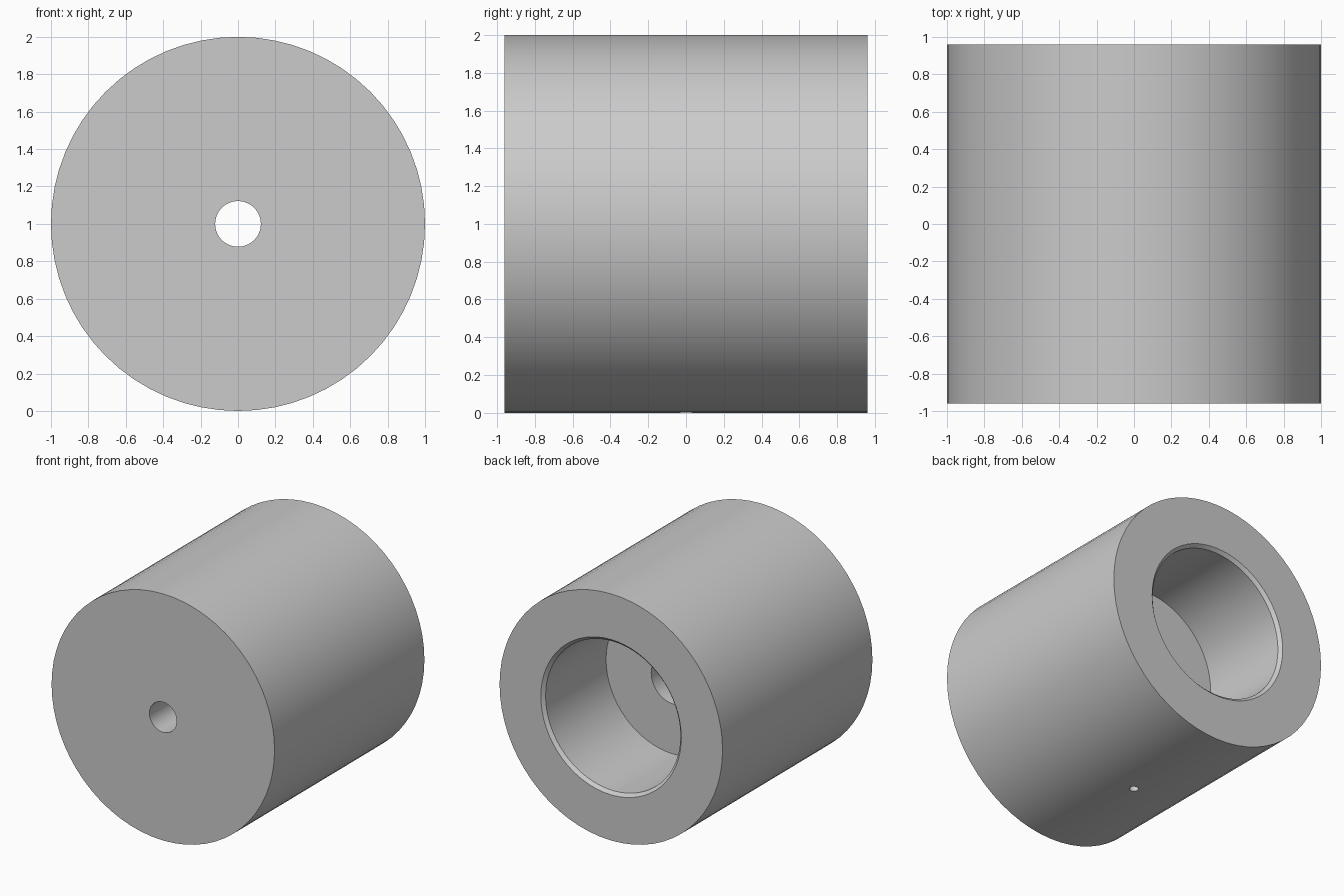
import bpy
import bmesh
import math
from mathutils import Matrix, Vector

cube = bpy.data.objects.get("Cube")
if cube:
    bpy.data.objects.remove(cube, do_unlink=True)

SIDES = 64
HALF = 0.96          # half length along y
CENTRE = Vector((0, 0, 1))

# Plain grey finish
grey = bpy.data.materials.new("plain_grey")
grey.use_nodes = True
colour = (0.6, 0.6, 0.6, 1)
grey.diffuse_color = colour
grey.node_tree.nodes["Principled BSDF"].inputs["Base Color"].default_value = colour


def add_object(name, bm):
    mesh = bpy.data.meshes.new(name)
    bm.to_mesh(mesh)
    bm.free()
    obj = bpy.data.objects.new(name, mesh)
    bpy.context.collection.objects.link(obj)
    mesh.materials.append(grey)
    return obj


def lathe(name, profile):
    """Revolve a closed (radius, y) loop about the y axis."""
    bm = bmesh.new()
    rings = []
    for i in range(SIDES):
        a = math.tau * i / SIDES
        rings.append([bm.verts.new(CENTRE + Vector((r * math.cos(a), y, r * math.sin(a))))
                      for r, y in profile])
    n = len(profile)
    for i, ring in enumerate(rings):
        after = rings[(i + 1) % SIDES]
        for j in range(n):
            k = (j + 1) % n
            bm.faces.new((ring[j], ring[k], after[k], after[j]))
    bmesh.ops.recalc_face_normals(bm, faces=bm.faces)
    return add_object(name, bm)


# Body: outer wall, chamfered rear bore, stepped centre hole
body = lathe("bored_cylinder", [
    (1.0, -HALF), (1.0, HALF),
    (0.63, HALF), (0.605, HALF - 0.025),
    (0.605, 0.16), (0.2, 0.16),
    (0.2, -0.4), (0.122, -0.4),
    (0.122, -HALF),
])

# Small radial hole from the underside into the centre hole
bm = bmesh.new()
bmesh.ops.create_cone(bm, cap_ends=True, segments=24, radius1=0.034, radius2=0.034,
                      depth=1.1, matrix=Matrix.Translation((0, 0, 0.4)))
cutter = add_object("vent_cutter", bm)
cutter.hide_render = True

cut = body.modifiers.new("vent_hole", 'BOOLEAN')
cut.operation = 'DIFFERENCE'
cut.solver = 'EXACT'
cut.object = cutter

bpy.ops.object.select_all(action='DESELECT')
body.select_set(True)
bpy.context.view_layer.objects.active = body
bpy.ops.object.modifier_apply(modifier=cut.name)
bpy.data.objects.remove(cutter, do_unlink=True)
bpy.ops.object.shade_smooth_by_angle(angle=math.radians(30))
